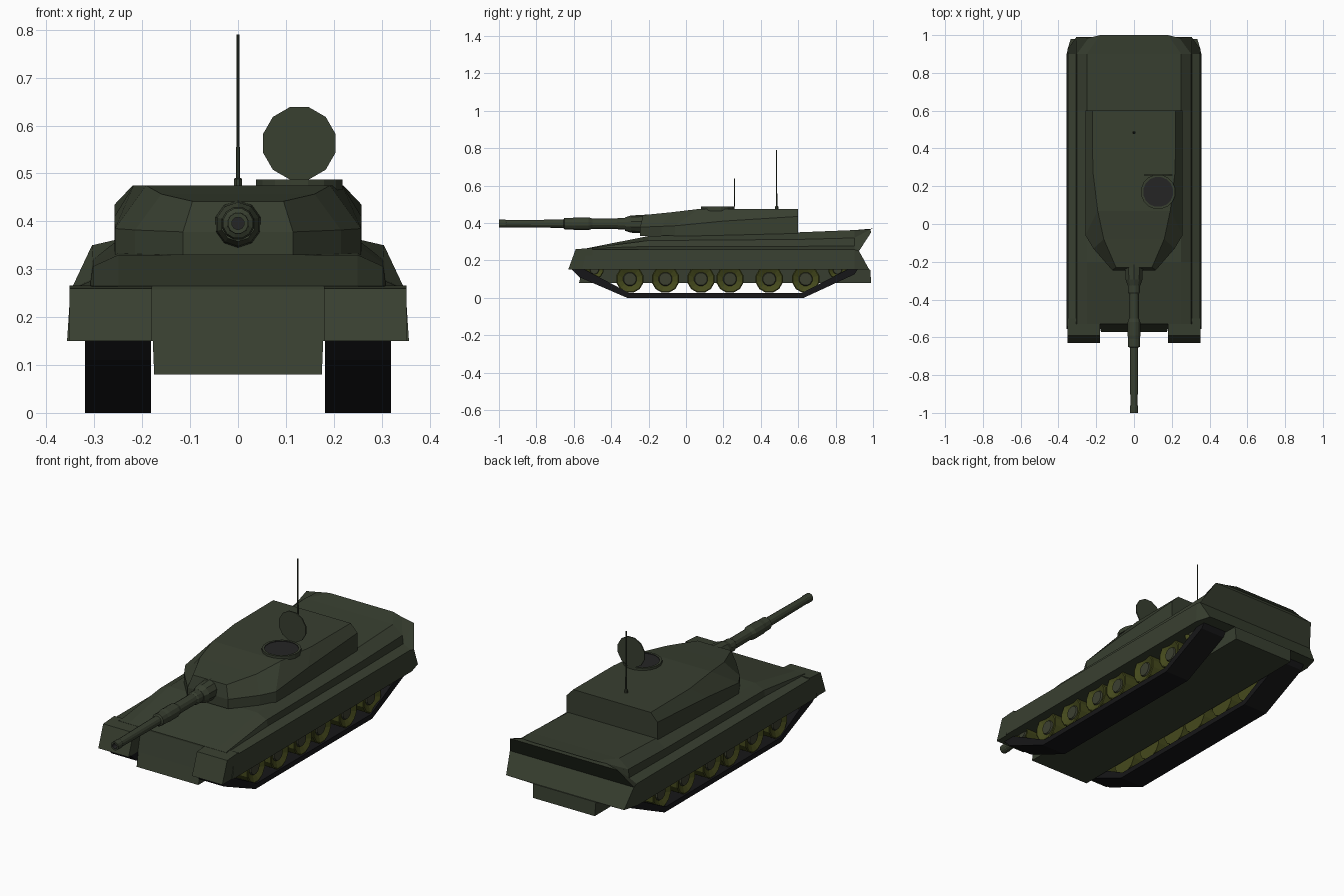
import bpy, bmesh, math
from mathutils import Vector, Matrix

old = bpy.data.objects.get("Cube")
if old:
    bpy.data.objects.remove(old, do_unlink=True)


def material(name, rgb):
    m = bpy.data.materials.new(name)
    m.use_nodes = True
    m.diffuse_color = (*rgb, 1)
    bsdf = m.node_tree.nodes["Principled BSDF"]
    bsdf.inputs["Base Color"].default_value = (*rgb, 1)
    bsdf.inputs["Roughness"].default_value = 0.8
    return m


GREEN = material("dark green paint", (0.040, 0.050, 0.030))
OLIVE = material("olive wheel", (0.060, 0.068, 0.012))
HUB = material("hub grey green", (0.045, 0.050, 0.030))
BLACK = material("track rubber", (0.008, 0.008, 0.009))
DARK = material("hatch interior", (0.018, 0.018, 0.018))


def finish(name, bm, mats, mirror=False):
    bmesh.ops.remove_doubles(bm, verts=bm.verts, dist=1e-5)
    bmesh.ops.recalc_face_normals(bm, faces=bm.faces)
    me = bpy.data.meshes.new(name)
    bm.to_mesh(me)
    bm.free()
    for m in mats:
        me.materials.append(m)
    ob = bpy.data.objects.new(name, me)
    bpy.context.collection.objects.link(ob)
    if mirror:
        ob.modifiers.new("Mirror", 'MIRROR')
    return ob


def half_loft(name, rings, mat):
    """Skin half sections (x > 0), mirrored across x, with strip caps at both ends."""
    bm = bmesh.new()
    right = [[bm.verts.new(p) for p in r] for r in rings]
    left = [[bm.verts.new((-p[0], p[1], p[2])) for p in r] for r in rings]
    n = len(rings[0])
    for i in range(len(rings) - 1):
        for s in (right, left):
            for j in range(n - 1):
                bm.faces.new((s[i][j], s[i][j + 1], s[i + 1][j + 1], s[i + 1][j]))
        for j in (0, n - 1):
            bm.faces.new((right[i][j], right[i + 1][j], left[i + 1][j], left[i][j]))
    for i in (0, len(rings) - 1):
        for j in range(n - 1):
            bm.faces.new((right[i][j], right[i][j + 1], left[i][j + 1], left[i][j]))
    return finish(name, bm, [mat])


def lathe(name, profile, centre, axis, mats, sides=12, mirror=False, inner=None):
    """Turn (distance, radius) points about an axis; segments from inner on use slot 1."""
    bm = bmesh.new()
    rot = Vector((0, 0, 1)).rotation_difference(Vector(axis)).to_matrix().to_4x4()
    mat = Matrix.Translation(centre) @ rot
    rings = []
    for t, r in profile:
        angles = [2 * math.pi * (k + 0.5) / sides for k in range(sides)]
        rings.append([bm.verts.new(mat @ Vector((r * math.cos(a), r * math.sin(a), t)))
                      for a in angles])
    for i in range(len(rings) - 1):
        for k in range(sides):
            q = (k + 1) % sides
            f = bm.faces.new((rings[i][k], rings[i][q], rings[i + 1][q], rings[i + 1][k]))
            f.material_index = int(inner is not None and i >= inner)
    bm.faces.new(rings[0])
    bm.faces.new(rings[-1]).material_index = int(inner is not None)
    return finish(name, bm, mats, mirror)


def extrude_x(name, outline, x0, x1, mat):
    """Side outline (y, z) extruded across x and mirrored."""
    bm = bmesh.new()
    a = [bm.verts.new((x0, y, z)) for y, z in outline]
    b = [bm.verts.new((x1, y, z)) for y, z in outline]
    n = len(outline)
    bm.faces.new(a)
    bm.faces.new(b)
    for i in range(n):
        j = (i + 1) % n
        bm.faces.new((a[i], a[j], b[j], b[i]))
    return finish(name, bm, [mat], True)


# Hull: deck edge, shoulder, ledge, fender edge, skirt, sponson floor, belly
def hull_ring(y, deck, shoulder, ledge):
    return [(0.25, y, deck), (0.303, y, shoulder), (0.308, y, ledge), (0.35, y, 0.258),
            (0.357, y, 0.15), (0.178, y, 0.15), (0.175, y, 0.08)]


nose = [(0.25, -0.53, 0.265), (0.303, -0.53, 0.265), (0.308, -0.53, 0.264),
        (0.35, -0.53, 0.258), (0.357, -0.555, 0.15), (0.178, -0.555, 0.15),
        (0.175, -0.572, 0.08)]
tail = [(0.18, 1.0, 0.37), (0.24, 0.985, 0.365), (0.305, 0.99, 0.35),
        (0.352, 0.925, 0.25), (0.335, 0.98, 0.15), (0.178, 0.985, 0.15),
        (0.175, 0.99, 0.08)]
half_loft("hull", [nose, hull_ring(-0.2, 0.33, 0.306, 0.275),
                   hull_ring(0.6, 0.35, 0.312, 0.275),
                   hull_ring(0.9, 0.362, 0.32, 0.278), tail], GREEN)

# Front fenders either side of the nose plate
extrude_x("front_fender", [(-0.63, 0.15), (-0.59, 0.26), (-0.5, 0.266), (-0.5, 0.15)],
          0.18, 0.352, GREEN)

# Turret: bottom, shoulder and roof sections
base = [(0.115, -0.245), (0.215, -0.13), (0.257, -0.06), (0.258, 0.2), (0.258, 0.6)]
heights = (0.378, 0.382, 0.385, 0.41, 0.435)
roof = [(0.095, -0.23, 0.442), (0.16, -0.08, 0.457), (0.192, 0.07, 0.475),
        (0.218, 0.28, 0.475), (0.22, 0.6, 0.475)]
half_loft("turret", [[(x, y, 0.33) for x, y in base],
                     [(x, y, z) for (x, y), z in zip(base, heights)], roof], GREEN)

# Gun with mantlet, sleeve, bore evacuator and muzzle
lathe("mantlet", [(-0.22, 0.05), (-0.02, 0.05), (0.055, 0.046), (0.085, 0.036)],
      (0, -0.24, 0.394), (0, -1, 0), [GREEN], 10)
lathe("gun_barrel",
      [(0.3, 0.033), (0.36, 0.033), (0.37, 0.028), (0.5, 0.028), (0.52, 0.035),
       (0.59, 0.035), (0.61, 0.032), (0.65, 0.032), (0.655, 0.023), (0.96, 0.020),
       (0.965, 0.022), (1.0, 0.022), (1.0, 0.013), (0.97, 0.013)],
      (0, 0, 0.396), (0, -1, 0), [GREEN, DARK], 12, inner=12)

# Commander hatch: rim with dark opening and raised lid
lathe("hatch_rim", [(-0.01, 0.092), (0.012, 0.092), (0.012, 0.08), (0.009, 0.08)],
      (0.128, 0.17, 0.475), (0, 0, 1), [GREEN, DARK], 16, inner=2)
lathe("hatch_lid", [(0, 0.078), (0.006, 0.078)], (0.128, 0.257, 0.563), (0, 1, 0), [GREEN])

# Antenna
lathe("antenna", [(0, 0.009), (0.014, 0.009), (0.016, 0.005), (0.08, 0.0045),
                  (0.082, 0.003), (0.315, 0.003)], (0, 0.485, 0.475), (0, 0, 1), [GREEN], 8)

# Track belts
extrude_x("track", [(-0.61, 0.15), (-0.57, 0.11), (-0.315, 0), (0.63, 0), (0.90, 0.125),
                    (0.92, 0.155), (0.87, 0.155), (0.62, 0.026), (-0.305, 0.026),
                    (-0.54, 0.15)], 0.182, 0.32, BLACK)

# Road wheels, then idler and sprocket
wheels = [(y, 0.1, 0.075) for y in (-0.3, -0.11, 0.08, 0.235, 0.445, 0.64)]
wheels += [(-0.49, 0.15, 0.05), (0.81, 0.15, 0.05)]
for i, (y, z, r) in enumerate(wheels):
    lathe(f"road_wheel_{i + 1}",
          [(0.19, r), (0.312, r), (0.315, r * 0.93), (0.30, r * 0.5), (0.308, r * 0.45)],
          (0, y, z), (1, 0, 0), [OLIVE, HUB], 12, True, inner=3)
